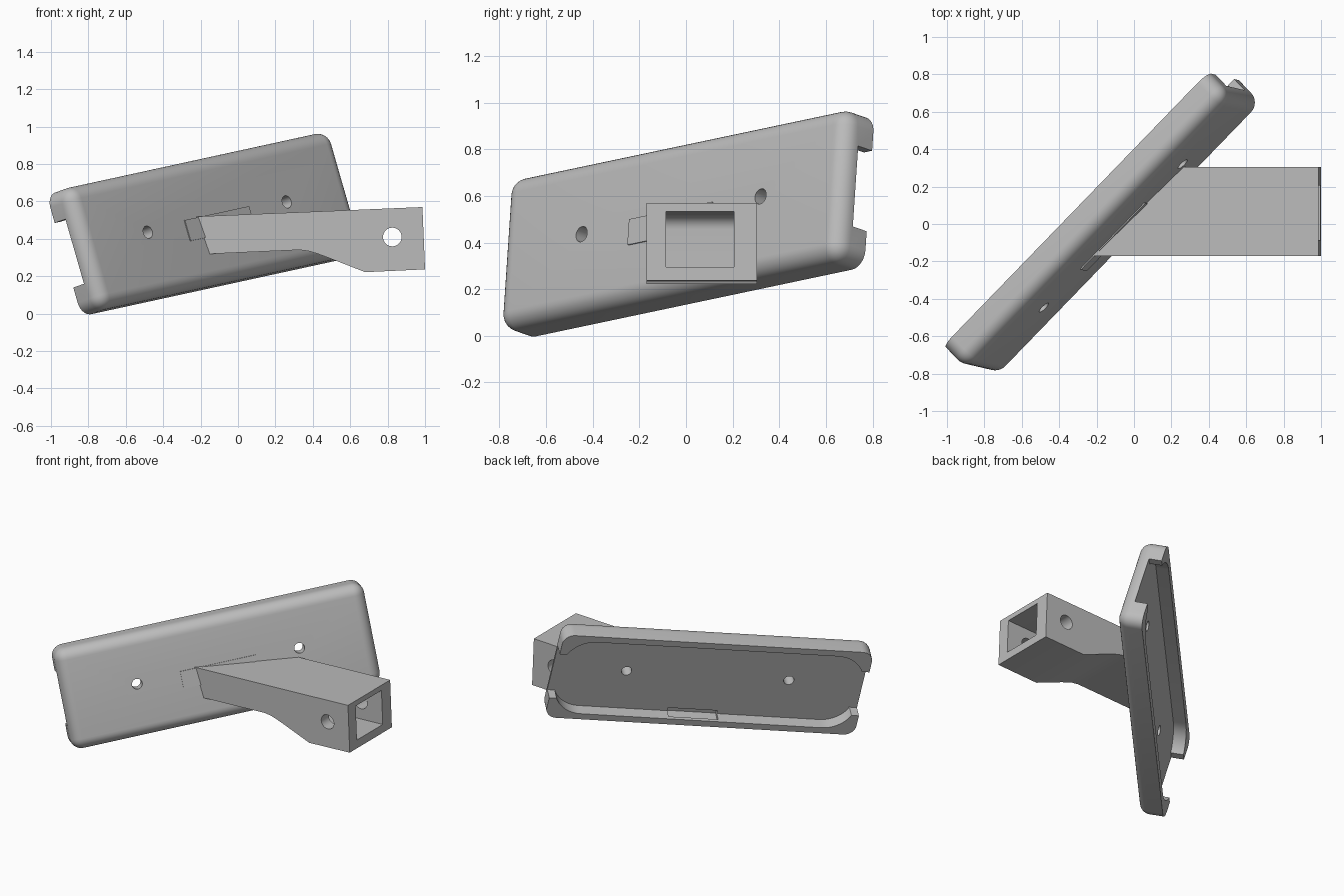
import bpy, bmesh, math
from mathutils import Matrix, Vector

if "Cube" in bpy.data.objects:
    bpy.data.objects.remove(bpy.data.objects["Cube"], do_unlink=True)

grey = bpy.data.materials.new("plain grey")
grey.use_nodes = True
grey.diffuse_color = (0.5, 0.5, 0.5, 1)
grey.node_tree.nodes["Principled BSDF"].inputs["Base Color"].default_value = (0.5, 0.5, 0.5, 1)

# Tilted frame of the tray: u along, v up, n out of its front
u = Vector((0.688, 0.711, 0.150)).normalized()
n = u.cross(Vector((-0.27, 0.07, 0.96))).normalized()
v = n.cross(u)
TRAY = Matrix((u, v, n)).transposed().to_4x4()
TRAY.translation = (-0.165, -0.005, 0.487)
LENGTH, HEIGHT, DEPTH = 2.06, 0.68, 0.17
FRONT, FLOOR = DEPTH / 2, 0.0


def make(name, bm, matrix=Matrix()):
    bmesh.ops.recalc_face_normals(bm, faces=bm.faces)
    bm.transform(matrix)
    mesh = bpy.data.meshes.new(name)
    bm.to_mesh(mesh)
    bm.free()
    mesh.materials.append(grey)
    ob = bpy.data.objects.new(name, mesh)
    bpy.context.collection.objects.link(ob)
    return ob


def box(lo, hi):
    lo, hi = Vector(lo), Vector(hi)
    bm = bmesh.new()
    bmesh.ops.create_cube(bm, size=1)
    for p in bm.verts:
        p.co = (lo + hi) / 2 + Vector(a * b for a, b in zip(p.co, hi - lo))
    return bm


def round_edges(bm, rule, radius, segments=8):
    edges = [e for e in bm.edges if rule(e.verts[0].co, e.verts[1].co)]
    bmesh.ops.bevel(bm, geom=edges, offset=radius, segments=segments,
                    profile=0.5, affect='EDGES')


def rod(radius, length):
    bm = bmesh.new()
    bmesh.ops.create_cone(bm, cap_ends=True, segments=32, radius1=radius,
                          radius2=radius, depth=length)
    return bm


def upright(a, b):
    return abs(a.z - b.z) > 0.01


def cut(ob, bm, matrix=Matrix()):
    cutter = make("cutter", bm, matrix)
    cutter.hide_render = True
    mod = ob.modifiers.new("cut", 'BOOLEAN')
    mod.operation, mod.solver, mod.object = 'DIFFERENCE', 'EXACT', cutter
    with bpy.context.temp_override(object=ob, active_object=ob):
        bpy.ops.object.modifier_apply(modifier=mod.name)
    bpy.data.objects.remove(cutter, do_unlink=True)


def smooth(ob):
    bpy.ops.object.select_all(action='DESELECT')
    bpy.context.view_layer.objects.active = ob
    ob.select_set(True)
    bpy.ops.object.shade_smooth_by_angle(angle=math.radians(30))


# Tray shell, rounded at its corners and around its front
bm = box((-LENGTH / 2, -HEIGHT / 2, -DEPTH / 2), (LENGTH / 2, HEIGHT / 2, FRONT))
round_edges(bm, lambda a, b: upright(a, b) or a.z + b.z > 0, 0.075)
tray = make("tray", bm, TRAY)

# Recess in the back, with open ends
bm = box((-1.0, -0.295, -0.3), (1.0, 0.295, FLOOR))
round_edges(bm, upright, 0.2, 12)
cut(tray, bm, TRAY)
for s in (-1, 1):
    x = sorted((s * 0.9, s * 1.2))
    cut(tray, box((x[0], -0.18, -0.3), (x[1], 0.18, FLOOR)), TRAY)

# Small pocket in the lower wall and two screw holes
cut(tray, box((-0.12, -0.315, -0.06), (0.21, -0.27, FLOOR + 0.03)), TRAY)
for s in (-1, 1):
    cut(tray, rod(0.034, 0.5), TRAY @ Matrix.Translation((s * 0.54, 0.01, 0)))
smooth(tray)

# Thin pad where the arm meets the tray
make("arm_pad", box((-0.25, -0.085, FRONT - 0.02), (0.25, 0.03, FRONT + 0.006)), TRAY)

# Arm: side profile pulled across, then trimmed inside the tray front
profile = [(-0.5, 0.508), (0.986, 0.57), (1.0, 0.237), (0.68, 0.222), (0.55, 0.273),
           (0.47, 0.304), (0.42, 0.322), (0.38, 0.334), (0.33, 0.341), (-0.5, 0.304)]
bm = bmesh.new()
side = bm.faces.new([bm.verts.new((x, -0.17, z)) for x, z in profile])
far = bmesh.ops.extrude_face_region(bm, geom=[side])["geom"]
bmesh.ops.translate(bm, vec=(0, 0.475, 0),
                    verts=[g for g in far if isinstance(g, bmesh.types.BMVert)])
trim = bmesh.ops.bisect_plane(bm, geom=bm.verts[:] + bm.edges[:] + bm.faces[:],
                              plane_co=TRAY @ Vector((0, 0, FRONT - 0.03)),
                              plane_no=n, clear_inner=True)
bmesh.ops.holes_fill(bm, edges=[g for g in trim["geom_cut"]
                                if isinstance(g, bmesh.types.BMEdge)], sides=0)
arm = make("arm", bm)

# Square socket in the arm end, its far upper edge rounded
tilt = Matrix.Translation((0.99, 0.06, 0.412)) @ Matrix.Rotation(math.radians(-2.4), 4, 'Y')
bm = box((-0.42, -0.145, -0.118), (0.1, 0.145, 0.122))
round_edges(bm, lambda a, b: max(a.x, b.x) < 0 and min(a.z, b.z) > 0, 0.06)
cut(arm, bm, tilt)

# Cross pin hole
cut(arm, rod(0.05, 1.2), Matrix.Translation((0.825, 0.06, 0.41)) @ Matrix.Rotation(math.pi / 2, 4, 'X'))
smooth(arm)
